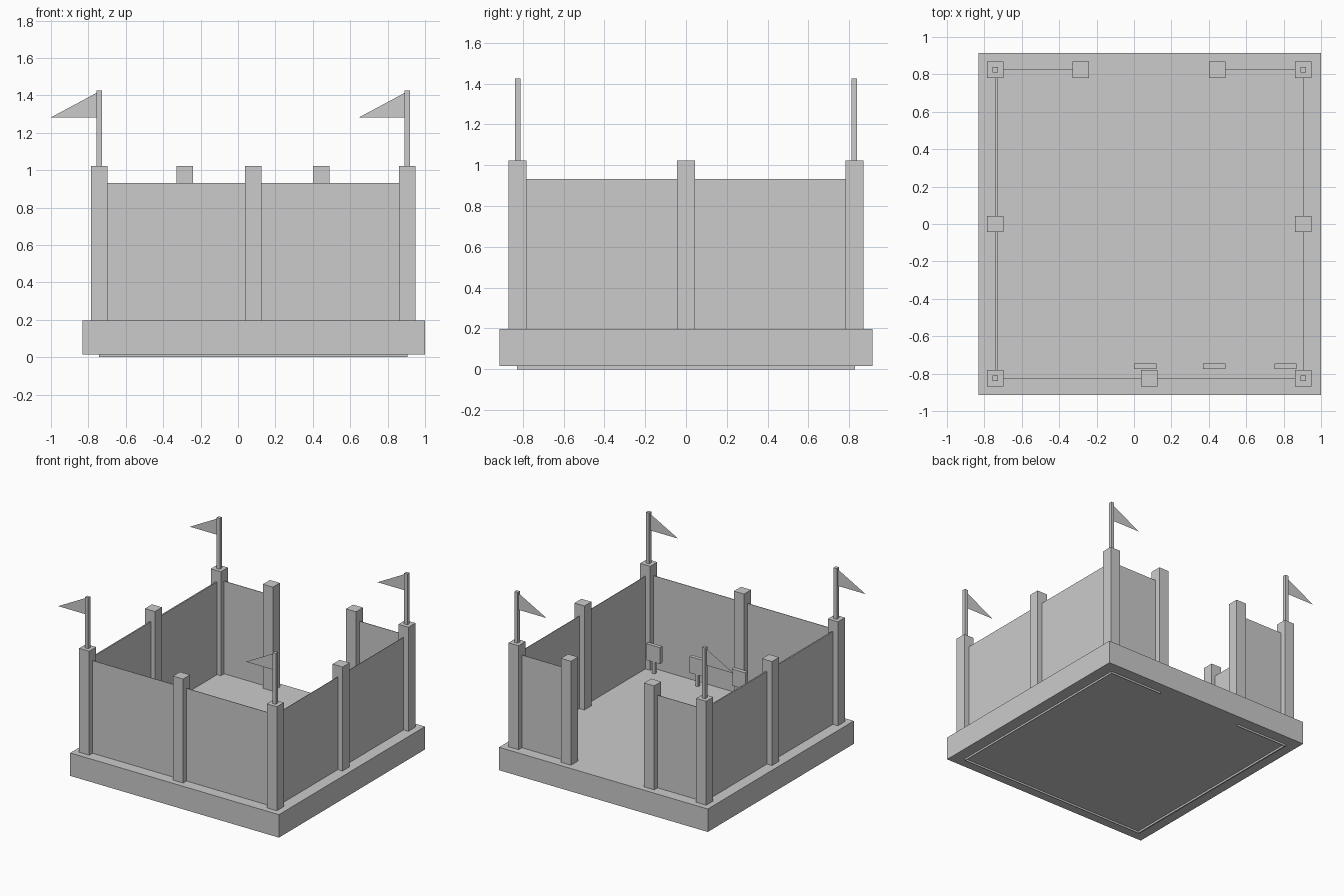
import bpy, bmesh

if "Cube" in bpy.data.objects:
    bpy.data.objects.remove(bpy.data.objects["Cube"])


def box(name, x0, x1, y0, y1, z0, z1):
    bm = bmesh.new()
    bmesh.ops.create_cube(bm, size=1)
    for v in bm.verts:
        v.co.x = x1 if v.co.x > 0 else x0
        v.co.y = y1 if v.co.y > 0 else y0
        v.co.z = z1 if v.co.z > 0 else z0
    return finish(name, bm)


def finish(name, bm):
    me = bpy.data.meshes.new(name)
    bm.to_mesh(me)
    bm.free()
    ob = bpy.data.objects.new(name, me)
    bpy.context.collection.objects.link(ob)
    return ob


def column(name, x, y, half, z0, z1):
    return box(name, x - half, x + half, y - half, y + half, z0, z1)


L, R, MID, Y = -0.742, 0.905, 0.082, 0.825
T = 0.002          # half thickness of the panels
TOP = 0.932        # panel height

# base slab
box("base", -0.832, 1.0, -0.915, 0.915, 0.015, 0.197)

# wall panels, running slightly below the base
box("front_wall", L, R, -Y - T, -Y + T, 0, TOP)
box("right_wall", R - T, R + T, -Y, Y, 0, TOP)
box("left_wall", L, L + 0.011, -Y, Y, 0, TOP)
box("back_wall_left", L, -0.285, Y - T, Y + T, 0, TOP)
box("back_wall_right", 0.445, R, Y - T, Y + T, 0, TOP)

# posts along the walls and beside the rear opening
for x, y in [(L, -Y), (R, -Y), (L, Y), (R, Y), (L, 0), (R, 0),
             (MID, -Y), (-0.285, Y), (0.445, Y)]:
    column("wall_post", x, y, 0.044, 0.19, 1.022)

# flagpoles with triangular pennants on the corners
for x in (L, R):
    for y in (-Y, Y):
        column("flagpole", x, y, 0.014, 1.0, 1.425)
        bm = bmesh.new()
        pts = [(x - 0.01, 1.415), (x - 0.258, 1.282), (x - 0.01, 1.282)]
        bm.faces.new([bm.verts.new((px, y, pz)) for px, pz in pts])
        finish("pennant", bm)

# small markers standing against the inside of the front wall
for x in (0.81, 0.43, 0.06):
    y = -0.76
    column("marker_stand", x, y, 0.012, 0.19, 0.3)
    box("marker_head", x - 0.06, x + 0.06, y - 0.015, y + 0.015, 0.29, 0.42)
